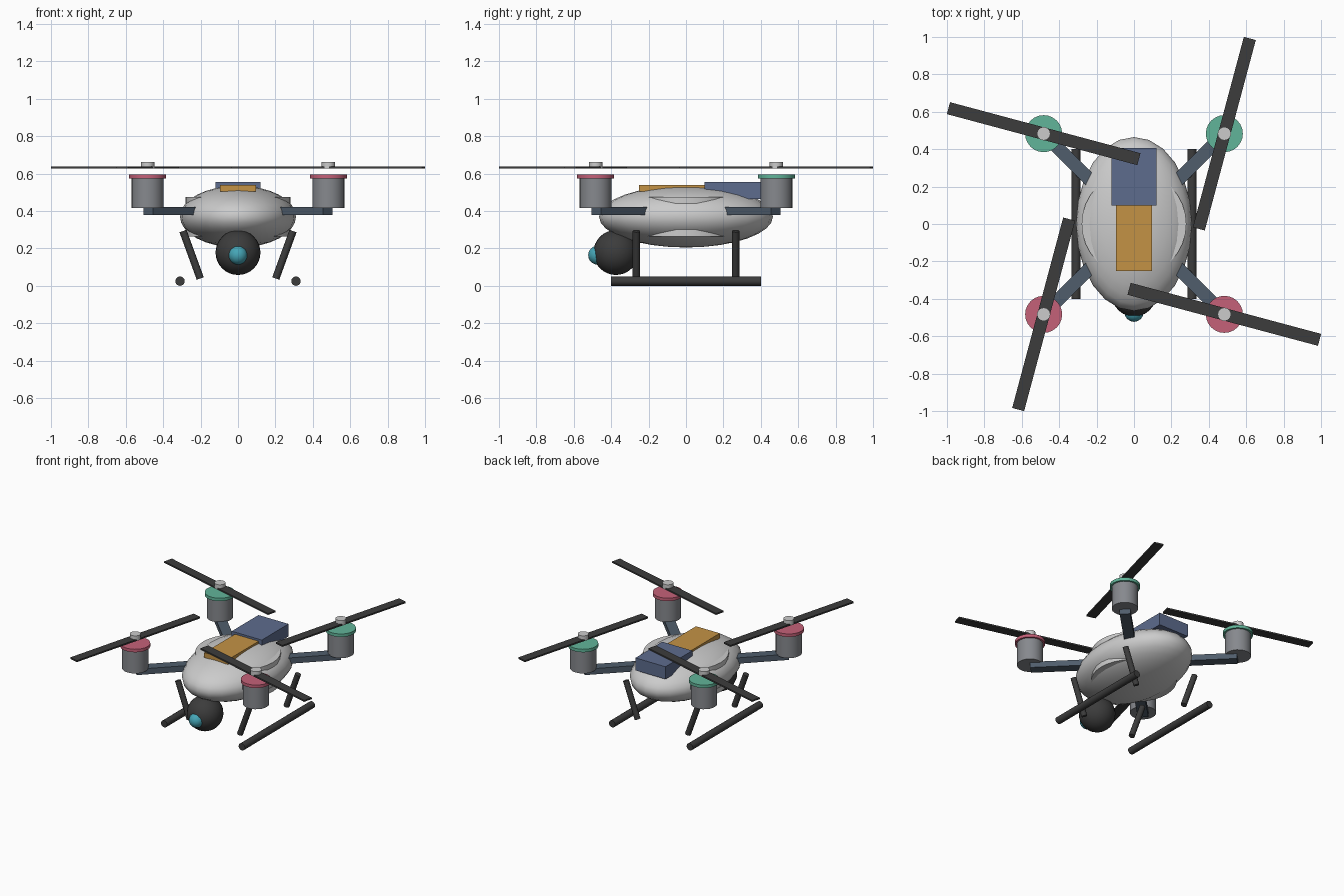
import bpy
from math import radians, pi

if "Cube" in bpy.data.objects:
    bpy.data.objects.remove(bpy.data.objects["Cube"])

COLOURS = {
    "dark": (0.045, 0.045, 0.045), "slate": (0.08, 0.11, 0.15),
    "navy": (0.11, 0.15, 0.27), "orange": (0.55, 0.29, 0.06),
    "red": (0.56, 0.12, 0.19), "green": (0.12, 0.46, 0.32),
    "teal": (0.06, 0.38, 0.47), "steel": (0.24, 0.25, 0.27),
}
MATS = {}
for key, rgb in COLOURS.items():
    MATS[key] = bpy.data.materials.new(key)
    MATS[key].diffuse_color = (*rgb, 1)


def finish(name, colour, smooth):
    ob = bpy.context.object
    ob.name = name
    if colour:
        ob.data.materials.append(MATS[colour])
    bpy.ops.object.transform_apply(location=False, rotation=False, scale=True)
    if smooth:
        bpy.ops.object.shade_smooth_by_angle(angle=radians(35))
    return ob


def box(name, loc, size, colour=None, turn=0):
    bpy.ops.mesh.primitive_cube_add(size=1, location=loc, rotation=(0, 0, turn))
    bpy.context.object.scale = size
    return finish(name, colour, False)


def rod(name, loc, r, length, colour=None, rot=(0, 0, 0), sides=24):
    bpy.ops.mesh.primitive_cylinder_add(vertices=sides, radius=r, depth=length,
                                        location=loc, rotation=rot)
    return finish(name, colour, True)


def ball(name, loc, size, colour=None, segs=24, rings=16):
    bpy.ops.mesh.primitive_uv_sphere_add(segments=segs, ring_count=rings,
                                         radius=1, location=loc)
    bpy.context.object.scale = size
    return finish(name, colour, True)


# Hull with a disc-shaped collar poking through its flanks
ball("body", (0, 0, 0.37), (0.31, 0.465, 0.165))
rod("body_collar", (0, 0, 0.37), 0.28, 0.21, sides=32)

# Top panels
box("battery", (0, 0.2525, 0.51), (0.24, 0.305, 0.09), "navy")
box("top_panel", (0, -0.075, 0.5225), (0.19, 0.35, 0.035), "orange")

# Camera
ball("camera_ball", (0, -0.375, 0.178), (0.12,) * 3, "dark")
ball("camera_lens", (0, -0.472, 0.164), (0.051,) * 3, "teal", 16, 10)

# Four arms, motors and propellers
M = 0.483
for sx, sy in ((1, 1), (-1, 1), (-1, -1), (1, -1)):
    tag = ("rear_" if sy > 0 else "front_") + ("right" if sx > 0 else "left")
    x, y = sx * M, sy * M
    diagonal = radians(45 * sx * sy)
    mid = (0.15 + 0.48) / 2
    box("arm_" + tag, (sx * mid, sy * mid, 0.4),
        (0.33 * 2 ** 0.5, 0.07, 0.042), "slate", diagonal)
    rod("motor_" + tag, (x, y, 0.495), 0.086, 0.16, "steel")
    rod("motor_cap_" + tag, (x, y, 0.585), 0.099, 0.022,
        "green" if sy > 0 else "red")
    box("propeller_" + tag, (x, y, 0.632), (1.054, 0.066, 0.011), "dark",
        radians(75 if sx * sy > 0 else -15))
    rod("hub_" + tag, (x, y, 0.645), 0.036, 0.036, sides=16)

# Landing skids and slanted legs
for s, side in ((1, "right"), (-1, "left")):
    rod("skid_" + side, (s * 0.31, 0, 0.025), 0.025, 0.8, "dark",
        (pi / 2, 0, 0), 16)
    for y, end in ((-0.265, "front"), (0.265, "rear")):
        rod(f"leg_{end}_{side}", (s * 0.248, y, 0.166), 0.02, 0.27, "dark",
            (0, s * radians(20), 0), 12)

for m in bpy.data.materials:
    if m.users and not m.is_grease_pencil:
        m.use_nodes = True
        m.node_tree.nodes["Principled BSDF"].inputs["Base Color"].default_value = m.diffuse_color
